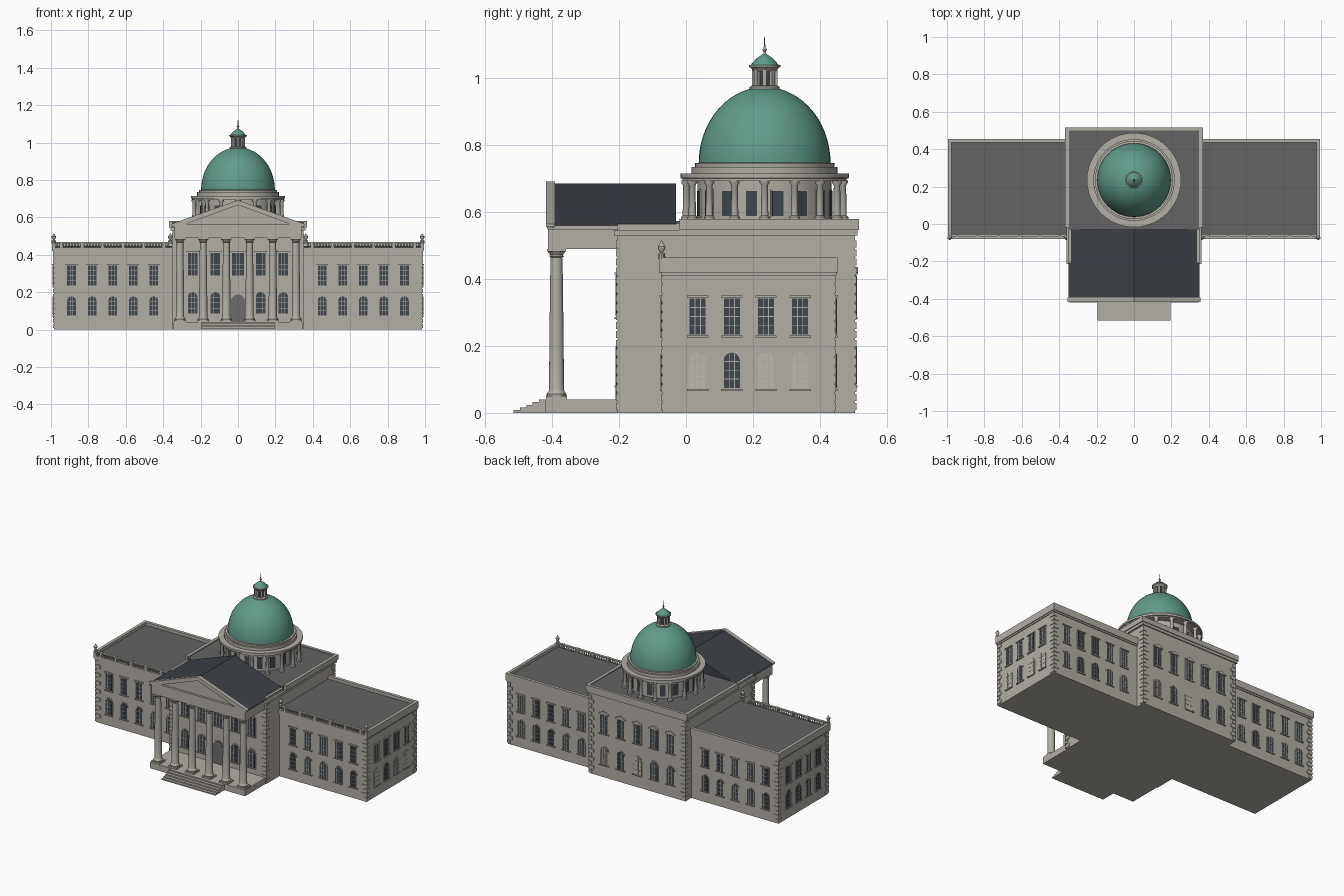
import bpy, bmesh, math
from mathutils import Matrix, Vector

cube = bpy.data.objects.get("Cube")
if cube:
    bpy.data.objects.remove(cube, do_unlink=True)


def material(name, rgb):
    m = bpy.data.materials.new(name)
    m.use_nodes = True
    m.diffuse_color = (*rgb, 1)
    m.node_tree.nodes["Principled BSDF"].inputs["Base Color"].default_value = (*rgb, 1)
    return m


stone = material("limestone", (0.45, 0.43, 0.385))
flat_roof = material("roof grey", (0.125, 0.125, 0.125))
slate = material("dark slate", (0.045, 0.053, 0.062))
copper = material("green copper", (0.115, 0.33, 0.25))
glass = material("window glass", (0.05, 0.062, 0.075))
door_grey = material("door grey", (0.15, 0.15, 0.15))
blind = material("pale blind", (0.5, 0.48, 0.43))


# ---- helpers that add shapes to a bmesh ----
def box(bm, x0, x1, y0, y1, z0, z1, m=Matrix()):
    size = Matrix.Diagonal((x1 - x0, y1 - y0, z1 - z0, 1))
    mid = Matrix.Translation(((x0 + x1) / 2, (y0 + y1) / 2, (z0 + z1) / 2))
    bmesh.ops.create_cube(bm, size=1, matrix=m @ mid @ size)


def prism(bm, outline, y0, y1, m=Matrix()):
    front = [bm.verts.new(m @ Vector((x, y0, z))) for x, z in outline]
    back = [bm.verts.new(m @ Vector((x, y1, z))) for x, z in outline]
    bm.faces.new(front)
    bm.faces.new(back[::-1])
    for i in range(len(front)):
        j = (i + 1) % len(front)
        bm.faces.new((front[j], front[i], back[i], back[j]))


def lathe(bm, profile, x, y, sides):
    rings = []
    for r, z in profile:
        rings.append([bm.verts.new((x + r * math.cos(a), y + r * math.sin(a), z))
                      for a in (math.tau * k / sides for k in range(sides))])
    for lo, hi in zip(rings, rings[1:]):
        for i in range(sides):
            j = (i + 1) % sides
            bm.faces.new((lo[i], lo[j], hi[j], hi[i]))
    bm.faces.new(rings[0][::-1])
    bm.faces.new(rings[-1])


def finish(name, bm, mat, smooth=False):
    bmesh.ops.recalc_face_normals(bm, faces=bm.faces)
    me = bpy.data.meshes.new(name)
    bm.to_mesh(me)
    bm.free()
    me.materials.append(mat)
    ob = bpy.data.objects.new(name, me)
    bpy.context.collection.objects.link(ob)
    if smooth:
        bpy.ops.object.select_all(action="DESELECT")
        ob.select_set(True)
        bpy.context.view_layer.objects.active = ob
        bpy.ops.object.shade_smooth_by_angle(angle=math.radians(35))
    return ob


def boxes(name, mat, *dims):
    bm = bmesh.new()
    for d in dims:
        box(bm, *d)
    return finish(name, bm, mat)


# ---- wings: walls, cornice, parapet, roof ----
for s, side in ((1, "left"), (-1, "right")):
    def span(a, b):
        return sorted((s * a, s * b))
    boxes(side + "_wing", stone,
          (*span(0.34, 0.985), -0.07, 0.445, 0, 0.44),
          (*span(0.34, 0.99), -0.075, 0.45, 0.41, 0.42),
          (*span(0.34, 0.995), -0.08, 0.455, 0.42, 0.44),
          (*span(0.34, 0.995), 0.435, 0.455, 0.44, 0.465),
          (*span(0.975, 0.995), -0.08, 0.455, 0.44, 0.465))
    boxes(side + "_wing_roof", flat_roof, (*span(0.35, 0.976), -0.06, 0.436, 0.438, 0.446))
    # front balustrade
    bm = bmesh.new()
    box(bm, *span(0.35, 0.99), -0.079, -0.063, 0.461, 0.468)
    for i in range(38):
        x = s * (0.375 + i * 0.016)
        lathe(bm, [(0.003, 0.44), (0.006, 0.447), (0.003, 0.455), (0.004, 0.462)], x, -0.071, 6)
    for i in range(6):
        x = s * (0.395 + i * 0.11)
        box(bm, x - 0.008, x + 0.008, -0.08, -0.062, 0.44, 0.469)
    finish(side + "_balustrade", bm, stone)
    # urn finials
    bm = bmesh.new()
    for x in (0.985, 0.362):
        lathe(bm, [(0.011, 0.46), (0.011, 0.475), (0.005, 0.48), (0.012, 0.492),
                   (0.012, 0.498), (0.006, 0.506), (0.001, 0.515)], s * x, -0.073, 10)
    finish(side + "_finials", bm, stone, True)

# ---- central block ----
boxes("central_block", stone,
      (-0.35, 0.35, -0.205, 0.505, 0, 0.565),
      (-0.362, 0.362, -0.215, 0.512, 0.53, 0.547),
      (-0.368, 0.368, -0.02, 0.517, 0.547, 0.568),
      (-0.368, 0.368, 0.499, 0.517, 0.56, 0.58),
      (-0.368, -0.348, -0.02, 0.517, 0.56, 0.58),
      (0.348, 0.368, -0.02, 0.517, 0.56, 0.58))
boxes("central_roof", flat_roof, (-0.349, 0.349, -0.03, 0.5, 0.56, 0.574))

# ---- corner quoins ----
bm = bmesh.new()
for s in (1, -1):
    for cx, cy, t, top in ((0.985, -0.07, -1, 0.41), (0.985, 0.445, 1, 0.41),
                           (0.35, -0.205, -1, 0.53), (0.35, 0.505, 1, 0.53)):
        for i in range(int(top / 0.027)):
            z = 0.008 + i * 0.027
            lx, ly = (0.034, 0.02) if i % 2 else (0.02, 0.034)
            xs = sorted((s * (cx + 0.004), s * (cx - lx)))
            ys = sorted((cy + t * 0.004, cy - t * ly))
            box(bm, *xs, *ys, z, z + 0.021)
finish("corner_quoins", bm, stone)

# ---- portico: platform, steps, columns, entablature, pediment, roof ----
boxes("portico_platform", stone, (-0.345, 0.345, -0.42, -0.2, 0, 0.04))
boxes("front_steps", stone, *[(-0.195, 0.195, -0.515 + i * 0.019, -0.41, 0, 0.008 * (i + 1))
                              for i in range(5)])
bm = bmesh.new()
for i in range(6):
    x = (i - 2.5) * 0.124
    box(bm, x - 0.031, x + 0.031, -0.418, -0.356, 0.04, 0.05)
    lathe(bm, [(0.029, 0.05), (0.03, 0.056), (0.024, 0.064), (0.022, 0.07), (0.0215, 0.2),
               (0.018, 0.465), (0.022, 0.468), (0.019, 0.472), (0.027, 0.483)], x, -0.387, 20)
    box(bm, x - 0.028, x + 0.028, -0.415, -0.359, 0.482, 0.49)
finish("portico_columns", bm, stone, True)
boxes("portico_entablature", stone,
      (-0.34, 0.34, -0.412, -0.2, 0.49, 0.55), (-0.345, 0.345, -0.414, -0.03, 0.548, 0.562))
bm = bmesh.new()
prism(bm, [(-0.35, 0.56), (0.35, 0.56), (0, 0.686)], -0.402, -0.39)
prism(bm, [(-0.356, 0.556), (-0.3, 0.556), (0, 0.666), (0.3, 0.556), (0.356, 0.556),
           (0.356, 0.565), (0, 0.692), (-0.356, 0.565)], -0.418, -0.392)
box(bm, -0.35, 0.35, -0.416, -0.395, 0.552, 0.565)
finish("pediment", bm, stone)
bm = bmesh.new()
prism(bm, [(-0.351, 0.56), (0.351, 0.56), (0, 0.686)], -0.392, -0.03)
finish("portico_roof", bm, slate)

# ---- windows and doors ----
trim, panes, doors, blinds = (bmesh.new() for _ in range(4))


def outline(w, z0, z1, arched, grow=0.0):
    h = w / 2 + grow
    if not arched:
        return [(-h, z0 - grow), (h, z0 - grow), (h, z1 + grow), (-h, z1 + grow)]
    spring = z1 - w / 2
    arc = [(h * math.cos(math.pi * k / 10), spring + h * math.sin(math.pi * k / 10)) for k in range(11)]
    return [(-h, z0 - grow), (h, z0 - grow)] + arc


def window(m, w, z0, z1, arched, pane, hood=None):
    prism(trim, outline(w, z0, z1, arched, 0.006), -0.003, 0.002, m)
    prism(pane, outline(w, z0, z1, arched), -0.0045, 0.001, m)
    for i in (-1, 1):
        top = z1 - (w * 0.04 if arched else 0)
        box(trim, i * w / 6 - 0.0012, i * w / 6 + 0.0012, -0.006, 0, z0, top, m)
    for i in (1, 2, 3):
        z = z0 + (z1 - z0) * i / 4
        box(trim, -w / 2 + 0.002, w / 2 - 0.002, -0.006, 0, z - 0.0012, z + 0.0012, m)
    box(trim, -w / 2 - 0.008, w / 2 + 0.008, -0.008, 0, z0 - 0.009, z0 - 0.003, m)
    if hood:
        box(trim, -w / 2 - 0.008, w / 2 + 0.008, -0.009, 0, z1 + 0.003, z1 + 0.009, m)
    if hood == "gable":
        prism(trim, [(-w / 2 - 0.01, z1 + 0.009), (w / 2 + 0.01, z1 + 0.009), (0, z1 + 0.026)], -0.009, 0, m)


def wall(x, y, degrees):
    return Matrix.Translation((x, y, 0)) @ Matrix.Rotation(math.radians(degrees), 4, "Z")


for s in (1, -1):
    for i in range(5):
        x = s * (0.45 + i * 0.11)
        for m in (wall(x, -0.07, 0), wall(x, 0.445, 180)):
            window(m, 0.046, 0.235, 0.342, False, panes, "flat")
            window(m, 0.046, 0.075, 0.178, True, panes)
    for i in range(4):
        m = wall(s * 0.985, 0.035 + i * 0.102, 90 * s)
        window(m, 0.048, 0.235, 0.342, False, panes, "flat")
        window(m, 0.048, 0.075, 0.18, True, blinds if s == 1 and i != 1 else panes)
for i in range(-2, 3):
    x = i * 0.121
    front, back = wall(x, -0.205, 0), wall(x, 0.505, 180)
    window(front, 0.062 if i == 0 else 0.052, 0.29, 0.41, False, panes, "flat")
    window(back, 0.052, 0.29, 0.41, False, panes, "gable")
    window(back, 0.052, 0.085, 0.2, True, doors if i == 2 else blinds if i == 0 else panes)
    if i:
        window(front, 0.052, 0.085, 0.2, True, panes)
    else:
        prism(trim, outline(0.076, 0.04, 0.188, True, 0.007), -0.003, 0.002, front)
        prism(doors, outline(0.076, 0.04, 0.188, True), -0.006, 0, front)

# ---- drum, dome and lantern ----
DY = 0.235


def turned(name, profile, mat, sides=48):
    bm = bmesh.new()
    lathe(bm, profile, 0, DY, sides)
    return finish(name, bm, mat, True)


turned("drum", [(0.2, 0.57), (0.2, 0.7)], stone)
turned("drum_cornice", [(0.19, 0.693), (0.245, 0.693), (0.245, 0.7), (0.252, 0.702), (0.252, 0.715),
                        (0.218, 0.715), (0.218, 0.735), (0.208, 0.735), (0.209, 0.747), (0.19, 0.748)], stone)
turned("dome", [(0.197 * math.cos(a), 0.746 + 0.228 * math.sin(a))
                for a in (math.radians(5 * k) for k in range(18))], copper)
columns = bmesh.new()
for k in range(16):
    a = math.tau * k / 16
    lathe(columns, [(0.016, 0.57), (0.016, 0.585), (0.011, 0.59), (0.0095, 0.68),
                    (0.015, 0.688), (0.015, 0.695)],
          0.234 * math.cos(a), DY + 0.234 * math.sin(a), 12)
    m = wall(0, DY, 360 * (k + 0.5) / 16) @ Matrix.Translation((0, -0.198, 0))
    box(trim, -0.021, 0.021, -0.003, 0.002, 0.584, 0.668, m)
    box(panes, -0.017, 0.017, -0.005, 0.002, 0.588, 0.663, m)
finish("drum_columns", columns, stone, True)

turned("lantern_base", [(0.045, 0.962), (0.045, 0.974), (0.038, 0.978)], stone, 24)
turned("lantern_core", [(0.027, 0.97), (0.027, 1.032)], glass, 16)
bm = bmesh.new()
for k in range(8):
    m = wall(0, DY, 45 * k)
    box(bm, -0.006, 0.006, -0.038, -0.022, 0.975, 1.03, m)
finish("lantern_piers", bm, stone)
turned("lantern_cornice", [(0.036, 1.022), (0.04, 1.03), (0.047, 1.034), (0.047, 1.04)], stone, 24)
turned("lantern_cap", [(0.042, 1.039), (0.035, 1.048), (0.024, 1.06), (0.012, 1.068), (0.005, 1.073)], copper, 24)
turned("spire", [(0.005, 1.07), (0.003, 1.078), (0.007, 1.085), (0.003, 1.092), (0.002, 1.1), (0.001, 1.125)], stone, 10)

finish("window_trim", trim, stone)
finish("window_panes", panes, glass)
finish("door_panels", doors, door_grey)
finish("blind_panels", blinds, blind)
